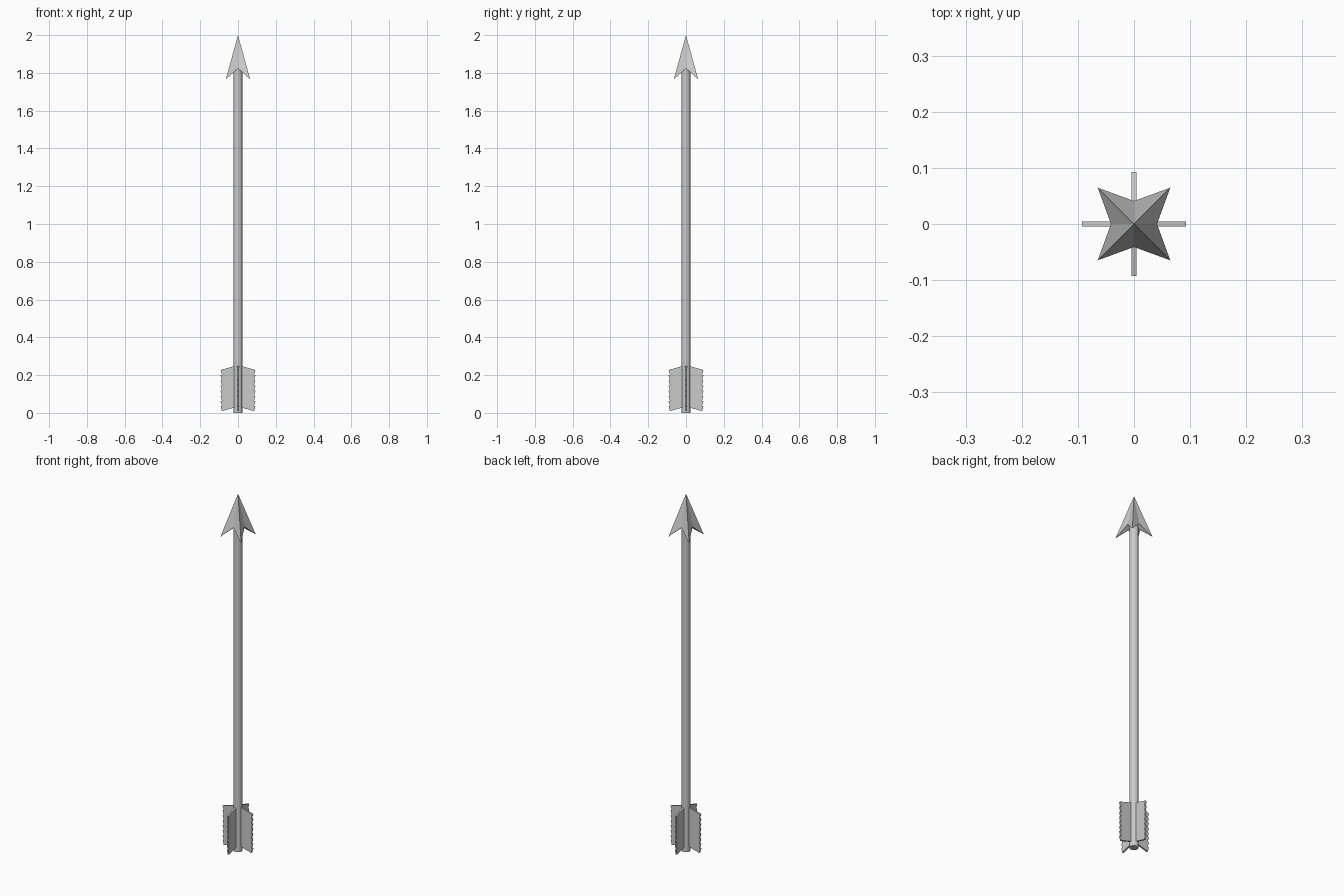
import bpy, bmesh, math
from mathutils import Matrix, Vector

if "Cube" in bpy.data.objects:
    bpy.data.objects.remove(bpy.data.objects["Cube"])


def finish(name, bm):
    bmesh.ops.recalc_face_normals(bm, faces=bm.faces[:])
    me = bpy.data.meshes.new(name)
    bm.to_mesh(me)
    bm.free()
    ob = bpy.data.objects.new(name, me)
    bpy.context.collection.objects.link(ob)
    return ob


# Shaft
bpy.ops.mesh.primitive_cylinder_add(vertices=16, radius=0.023, depth=1.83, location=(0, 0, 0.915))
bpy.context.object.name = "shaft"

# Four-barbed head: a star rim joined to the tip and to a centre underneath
bm = bmesh.new()
tip = bm.verts.new((0, 0, 2.0))
under = bm.verts.new((0, 0, 1.825))
rim = []
for i in range(8):
    a = i * math.pi / 4
    r, z = (0.0915, 1.765) if i % 2 else (0.041, 1.825)
    rim.append(bm.verts.new((r * math.cos(a), r * math.sin(a), z)))
for i in range(8):
    p, q = rim[i], rim[(i + 1) % 8]
    bm.faces.new((tip, p, q))
    bm.faces.new((under, q, p))
finish("arrow_head", bm)

# Fletching: each vane is a stack of boxes sloping down and outward
BARBS, PITCH, THICK = 8, 0.0275, 0.009
SLOPE = math.radians(16)
LENGTH, HEIGHT = 0.08, PITCH * math.cos(SLOPE)
for k in range(4):
    bm = bmesh.new()
    for i in range(BARBS):
        m = (Matrix.Rotation(k * math.pi / 2, 4, 'Z')
             @ Matrix.Translation((0.0155, 0, 0.249 - PITCH * i))
             @ Matrix.Rotation(SLOPE, 4, 'Y')
             @ Matrix.Translation((LENGTH / 2, 0, -HEIGHT / 2))
             @ Matrix.Diagonal((LENGTH, THICK, HEIGHT, 1)))
        bmesh.ops.create_cube(bm, size=1, matrix=m)
    finish(f"vane_{k + 1}", bm)
